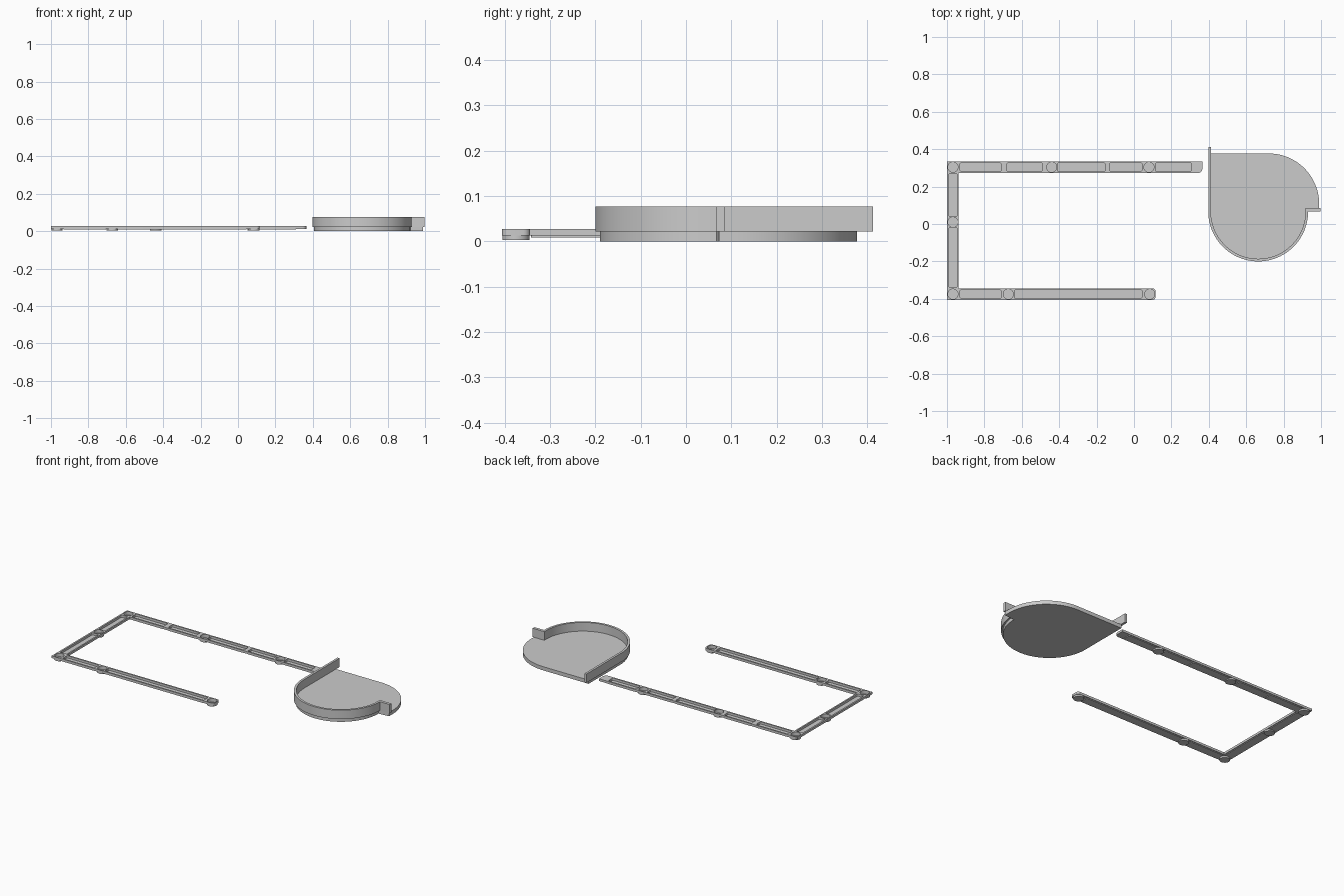
import bpy
from math import sin, cos, pi, radians

if "Cube" in bpy.data.objects:
    bpy.data.objects.remove(bpy.data.objects["Cube"])


def arc(cx, cy, r, a0, a1, n=12):
    """Points along an arc, angles in degrees."""
    return [(cx + r * cos(radians(a0 + (a1 - a0) * i / n)),
             cy + r * sin(radians(a0 + (a1 - a0) * i / n))) for i in range(n + 1)]


def disc(cx, cy, r, n=28):
    return arc(cx, cy, r, 0, 360, n)[:-1]


def rounded(x0, x1, y0, y1, r):
    return (arc(x1 - r, y1 - r, r, 0, 90, 4) + arc(x0 + r, y1 - r, r, 90, 180, 4)
            + arc(x0 + r, y0 + r, r, 180, 270, 4) + arc(x1 - r, y0 + r, r, 270, 360, 4))


def slab(name, loops, z0, z1):
    """Extrude nested outlines (inner loops become holes) from z0 to z1."""
    cu = bpy.data.curves.new(name, 'CURVE')
    cu.dimensions = '2D'
    cu.fill_mode = 'BOTH'
    cu.extrude = (z1 - z0) / 2
    for pts in loops:
        sp = cu.splines.new('POLY')
        sp.points.add(len(pts) - 1)
        for p, (x, y) in zip(sp.points, pts):
            p.co = (x, y, 0, 1)
        sp.use_cyclic_u = True
    ob = bpy.data.objects.new(name, cu)
    ob.location.z = (z0 + z1) / 2
    bpy.context.collection.objects.link(ob)
    bpy.ops.object.select_all(action='DESELECT')
    bpy.context.view_layer.objects.active = ob
    ob.select_set(True)
    bpy.ops.object.convert(target='MESH')
    ob = bpy.context.object
    bpy.ops.object.shade_smooth_by_angle(angle=radians(30))
    return ob


# Frame layout: bar centre lines, slot spans and round pockets
TOP, LOW, SIDE, HW, SW = 0.304, -0.375, -0.968, 0.031, 0.022
spans_top = [(-0.93, -0.71), (-0.68, -0.49), (-0.41, -0.155), (-0.13, 0.042), (0.115, 0.307)]
spans_low = [(-0.93, -0.71), (-0.64, 0.042)]
spans_side = [(-0.338, -0.02), (0.04, 0.268)]
pockets = [(SIDE, TOP), (-0.44, TOP), (0.08, TOP), (SIDE, 0.01),
           (SIDE, LOW), (-0.672, LOW), (0.084, LOW)]


def slots(grow):
    w, g = SW + grow, grow
    return ([rounded(a - g, b + g, TOP - w, TOP + w, 0.006) for a, b in spans_top]
            + [rounded(a - g, b + g, LOW - w, LOW + w, 0.006) for a, b in spans_low]
            + [rounded(SIDE - w, SIDE + w, a - g, b + g, 0.006) for a, b in spans_side])


# Flat U-shaped frame with slots and pockets cut through
outline = ([(-1, TOP + HW), (-1, LOW - HW)]
           + arc(0.100, LOW - HW + 0.015, 0.015, -90, 0, 5)
           + arc(0.100, LOW + HW - 0.015, 0.015, 0, 90, 5)
           + [(SIDE + HW, LOW + HW), (SIDE + HW, TOP - HW)]
           + arc(0.345, TOP - HW + 0.02, 0.02, -90, 0, 5) + [(0.365, TOP + HW)])
slab("frame", [outline] + slots(0) + [disc(x, y, 0.027) for x, y in pockets], 0.013, 0.027)

# Slot floors and pocket cups hanging below the frame
for i, s in enumerate(slots(0.004)):
    slab(f"slot_floor_{i}", [s], 0.009, 0.013)
for i, (x, y) in enumerate(pockets):
    slab(f"pocket_wall_{i}", [disc(x, y, 0.030), disc(x, y, 0.027)], 0.006, 0.013)
    slab(f"pocket_floor_{i}", [disc(x, y, 0.030)], 0.003, 0.006)

# Tray base plate
CX, CY = 0.664, 0.067
plate = (arc(CX, CY, 0.257, 180, 360, 48) + [(0.99, CY + 0.006)]
         + arc(0.72, 0.107, 0.27, 0, 90, 28) + [(CX - 0.257, 0.377)])
slab("tray_plate", [plate], 0, 0.023)

# Tray wall: straight left run, half circle, and outward tab on the right
wall = ([(CX - 0.267, 0.412)] + arc(CX, CY, 0.267, 180, 360, 48)
        + [(0.997, CY), (0.997, 0.085), (CX + 0.253, 0.085)]
        + arc(CX, CY, 0.253, 0, -180, 48) + [(CX - 0.253, 0.412)])
slab("tray_wall", [wall], 0.022, 0.077)
